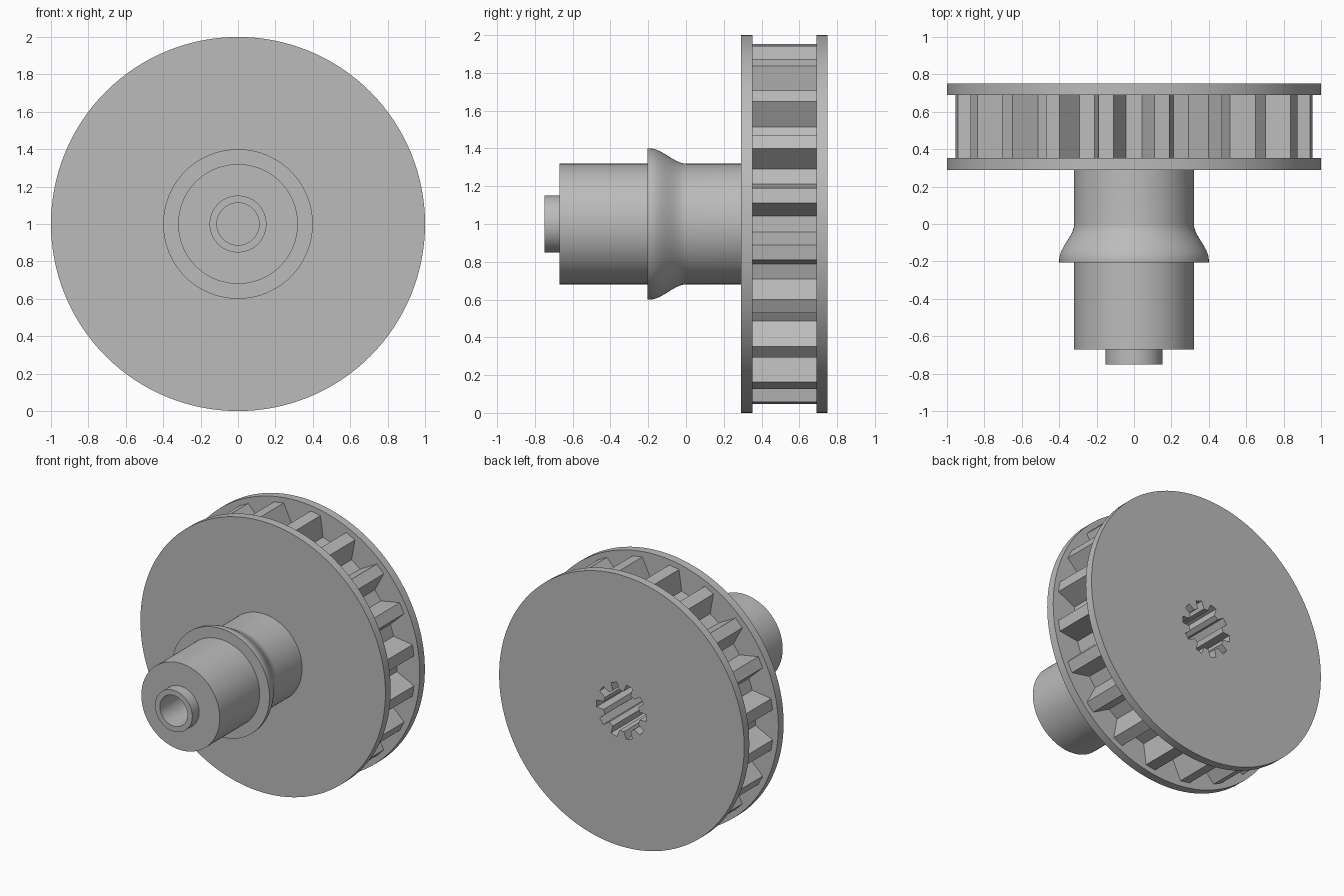
import bpy, bmesh
from math import sin, cos, pi, radians

if "Cube" in bpy.data.objects:
    bpy.data.objects.remove(bpy.data.objects["Cube"], do_unlink=True)

grey = bpy.data.materials.new("plain grey")
grey.use_nodes = True
grey.diffuse_color = (0.5, 0.5, 0.5, 1)
grey.node_tree.nodes["Principled BSDF"].inputs["Base Color"].default_value = (0.5, 0.5, 0.5, 1)


def finish(name, bm):
    bmesh.ops.recalc_face_normals(bm, faces=bm.faces)
    mesh = bpy.data.meshes.new(name)
    bm.to_mesh(mesh)
    bm.free()
    mesh.materials.append(grey)
    ob = bpy.data.objects.new(name, mesh)
    bpy.context.collection.objects.link(ob)
    ob.location.z = 1
    return ob


def lathe(name, profile, steps=128):
    """Spin (radius, y) points around the y axis."""
    bm = bmesh.new()
    verts = [bm.verts.new((r, y, 0)) for r, y in profile]
    edges = [bm.edges.new(pair) for pair in zip(verts, verts[1:])]
    bmesh.ops.spin(bm, geom=verts + edges, cent=(0, 0, 0), axis=(0, 1, 0),
                   angle=2 * pi, steps=steps)
    bmesh.ops.remove_doubles(bm, verts=bm.verts, dist=1e-4)
    return finish(name, bm)


def toothed(name, count, root, tip, root_half, tip_half, start, y0, y1):
    """Extrude a ring of straight-sided teeth along y; angles in degrees."""
    bm = bmesh.new()
    outline = []
    for i in range(count):
        mid = start + 360 * i / count
        for r, off in ((root, -root_half), (tip, -tip_half), (tip, tip_half), (root, root_half)):
            a = radians(mid + off)
            outline.append(bm.verts.new((r * cos(a), y0, r * sin(a))))
    face = bm.faces.new(outline)
    out = bmesh.ops.extrude_face_region(bm, geom=[face])
    moved = [v for v in out["geom"] if isinstance(v, bmesh.types.BMVert)]
    bmesh.ops.translate(bm, verts=moved, vec=(0, y1 - y0, 0))
    return finish(name, bm)


# Flared collar: flat lip easing down to the shaft
collar = []
for i in range(13):
    t = i / 12
    collar.append((0.4 - 0.08 * t * t * (3 - 2 * t), -0.19 + 0.19 * t))

# Shaft, collar and both flanges, with a blind bore in the nose
body = lathe("shaft_and_flanges", [
    (0, -0.3), (0.113, -0.3), (0.113, -0.75), (0.152, -0.75), (0.152, -0.67),
    (0.32, -0.67), (0.32, -0.205), (0.4, -0.205), *collar,
    (0.32, 0.29), (1, 0.29), (1, 0.352), (0.7, 0.352),
    (0.7, 0.69), (1, 0.69), (1, 0.75), (0, 0.75)])

# Tooth ring between the flanges
gear = toothed("tooth_ring", 20, 0.815, 0.96, 6, 2.4, 9, 0.345, 0.7)

# Splined socket in the back
cutter = toothed("socket_cutter", 10, 0.15, 0.205, 11, 7, 0, 0, 0.9)
cutter.hide_render = True
for ob in (body, gear):
    mod = ob.modifiers.new("socket", "BOOLEAN")
    mod.operation = "DIFFERENCE"
    mod.solver = "EXACT"
    mod.object = cutter
    bpy.context.view_layer.objects.active = ob
    bpy.ops.object.modifier_apply(modifier=mod.name)
bpy.data.objects.remove(cutter, do_unlink=True)

# Smooth the turned surfaces, keep edges sharp
bpy.ops.object.select_all(action="DESELECT")
body.select_set(True)
bpy.context.view_layer.objects.active = body
bpy.ops.object.shade_smooth_by_angle(angle=radians(25))
